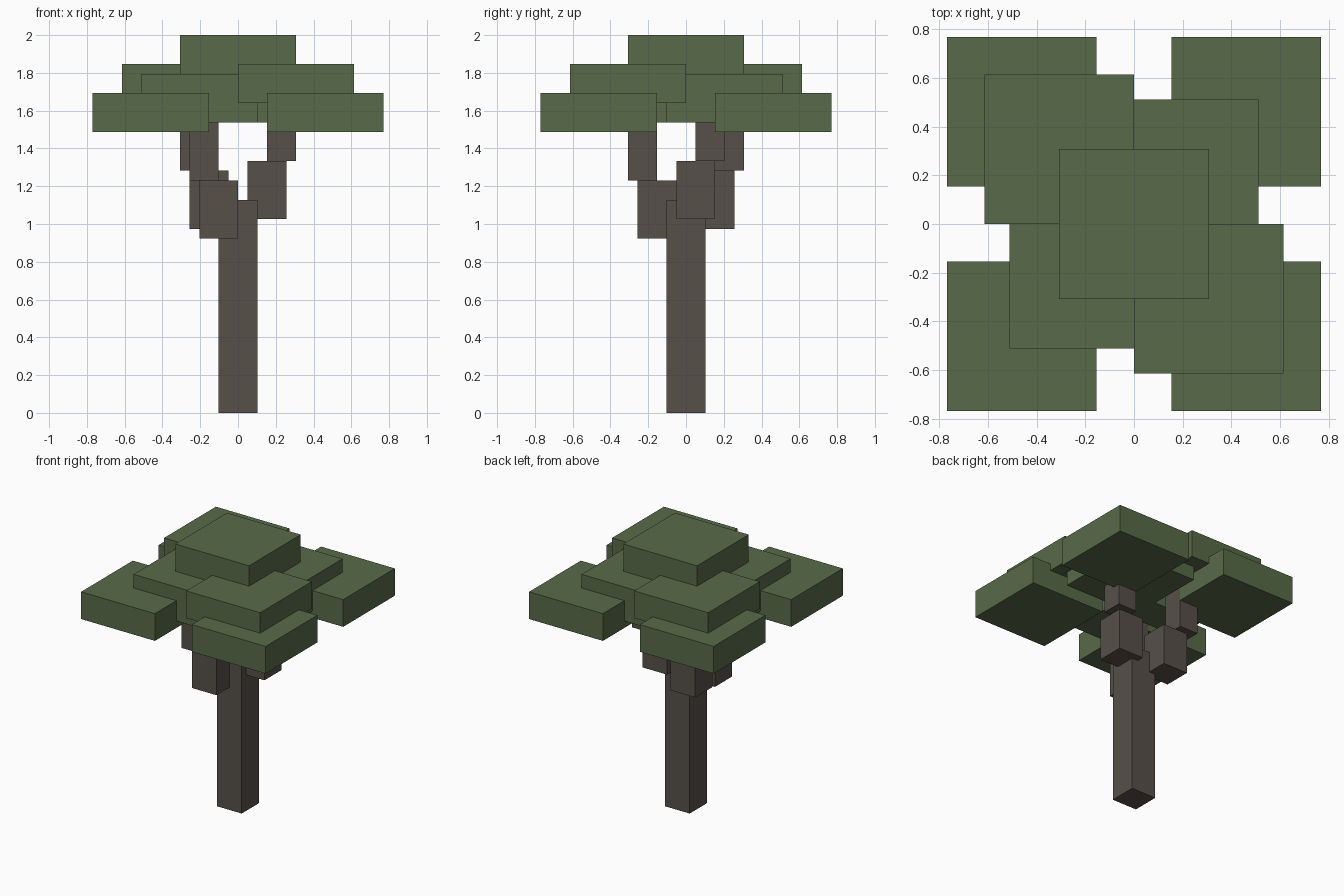
import bpy

U = 2 / 39  # one block unit: the tree is 39 blocks tall

cube = bpy.data.objects.get("Cube")
if cube:
    bpy.data.objects.remove(cube, do_unlink=True)


def material(name, rgb):
    mat = bpy.data.materials.new(name)
    mat.use_nodes = True
    color = (*rgb, 1)
    mat.diffuse_color = color
    mat.node_tree.nodes["Principled BSDF"].inputs["Base Color"].default_value = color
    return mat


bark = material("bark_brown", (0.095, 0.080, 0.066))
leaf = material("leaf_green", (0.098, 0.147, 0.066))


def box(name, mat, corner, size):
    """Box from its lowest corner and its size, both in blocks."""
    center = [(c + s / 2) * U for c, s in zip(corner, size)]
    bpy.ops.mesh.primitive_cube_add(size=1, location=center)
    obj = bpy.context.object
    obj.name = obj.data.name = name
    obj.scale = [s * U for s in size]
    bpy.ops.object.transform_apply(location=False, rotation=False, scale=True)
    obj.data.materials.append(mat)
    return obj


# Trunk
box("trunk", bark, (-2, -2, 0), (4, 4, 22))

# Branches: a thick lower block with a thinner block stacked on it
branches = {
    "front": ((-4, -5, 18), (-5, -6)),
    "left": ((1, -1, 20), (3, 1)),
    "back": ((-5, 1, 19), (-6, 3)),
}
for side, (low, high) in branches.items():
    box(side + "_branch_lower", bark, low, (4, 4, 6))
    box(side + "_branch_upper", bark, (*high, low[2] + 6), (3, 3, 6))

# Four low foliage slabs at the corners
for x, right_left in ((-15, "right"), (3, "left")):
    for y, front_back in ((-15, "front"), (3, "back")):
        box(f"{front_back}_{right_left}_low_foliage", leaf, (x, y, 29), (12, 12, 4))

# Middle foliage: one thick diagonal pair and one raised diagonal pair
box("front_right_middle_foliage", leaf, (-10, -10, 30), (12, 12, 5))
box("back_left_middle_foliage", leaf, (-2, -2, 30), (12, 12, 5))
box("front_left_raised_foliage", leaf, (0, -12, 32), (12, 12, 4))
box("back_right_raised_foliage", leaf, (-12, 0, 32), (12, 12, 4))

# Crown
box("crown_foliage", leaf, (-6, -6, 35), (12, 12, 4))
